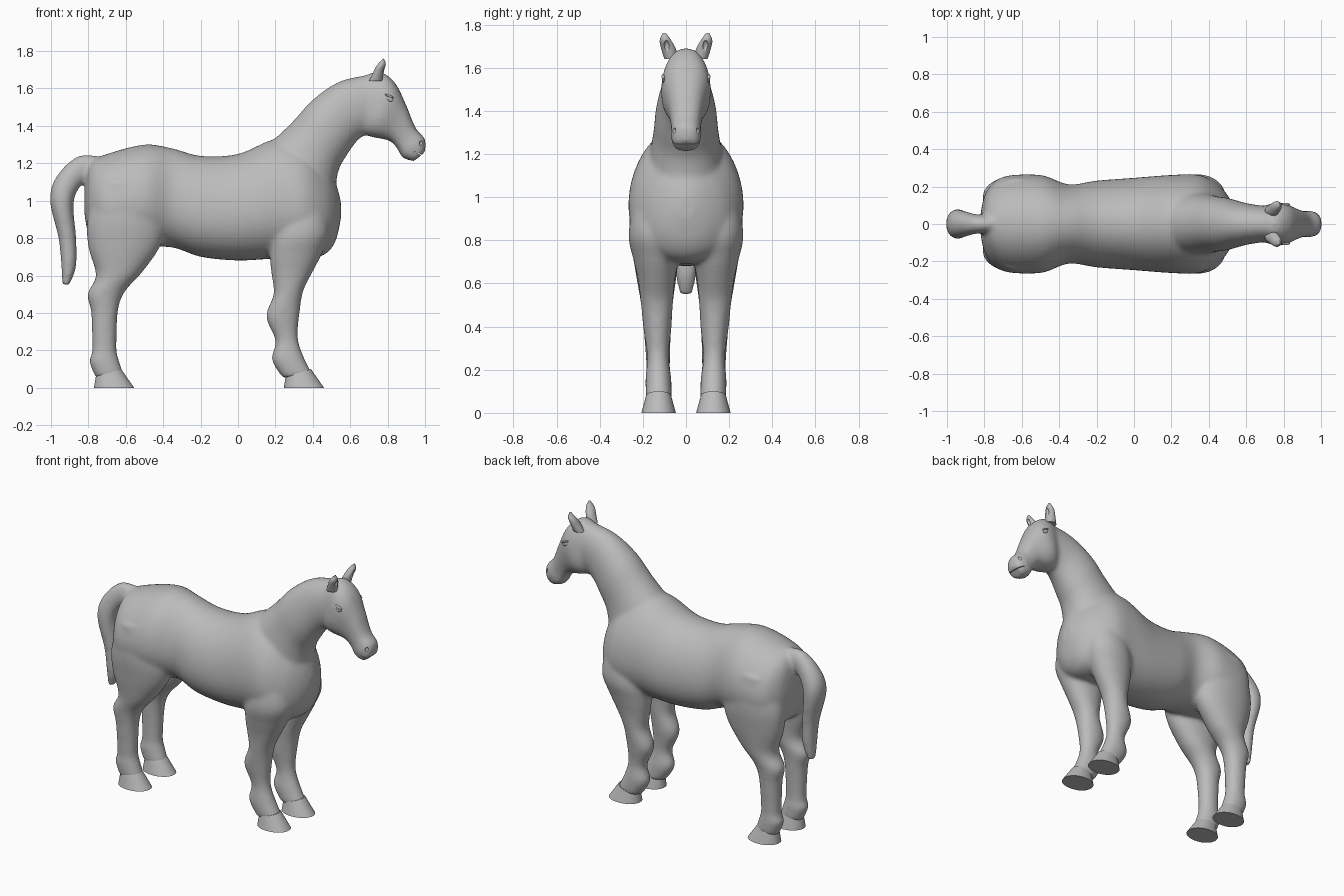
import bpy, bmesh, math
from mathutils import Vector, Matrix

old = bpy.data.objects.get("Cube")
if old:
    bpy.data.objects.remove(old, do_unlink=True)

GREY = (.5, .5, .5, 1)
grey = bpy.data.materials.new("plain_grey")
grey.use_nodes = True
grey.diffuse_color = GREY
grey.node_tree.nodes["Principled BSDF"].inputs["Base Color"].default_value = GREY


def spline(stations, steps):
    """Catmull-Rom interpolation through the stations."""
    last = len(stations) - 1
    result = []
    for i in range(last):
        before, start = stations[max(i - 1, 0)], stations[i]
        end, after = stations[i + 1], stations[min(i + 2, last)]
        for s in range(steps):
            t = s / steps
            result.append([q + t / 2 * (r - p + t * (2 * p - 5 * q + 4 * r - u
                           + t * (3 * (q - r) + u - p)))
                           for p, q, r, u in zip(before, start, end, after)])
    result.append(stations[last])
    return result


def loft(bm, stations, side=1, steps=6, power=2.1, taper=0, segments=40):
    """Closed tube; each station is two opposite edge points, half width and y."""
    rings = []
    for first_x, first_z, second_x, second_z, width, y in spline(stations, steps):
        first = Vector((first_x, side * y, first_z))
        second = Vector((second_x, side * y, second_z))
        middle, reach = (first + second) / 2, (first - second) / 2
        ring = []
        for k in range(segments):
            angle = math.tau * k / segments
            along, across = (math.copysign(abs(f) ** (2 / power), f)
                             for f in (math.cos(angle), math.sin(angle)))
            offset = Vector((0, side * across * width * (1 - taper * along), 0))
            ring.append(bm.verts.new(middle + along * reach + offset))
        rings.append(ring)
    for lower, upper in zip(rings, rings[1:]):
        for k in range(segments):
            n = (k + 1) % segments
            bm.faces.new((lower[k], lower[n], upper[n], upper[k]))
    bm.faces.new(rings[0])
    bm.faces.new(rings[-1])


def ellipsoid(bm, centre, size, tilt):
    matrix = (Matrix.Translation(centre) @ Matrix.Rotation(tilt, 4, "Y")
              @ Matrix.Diagonal((*size, 1)))
    bmesh.ops.create_uvsphere(bm, u_segments=24, v_segments=12, radius=1, matrix=matrix)


def make_object(name, bm):
    bmesh.ops.recalc_face_normals(bm, faces=bm.faces[:])
    mesh = bpy.data.meshes.new(name)
    bm.to_mesh(mesh)
    bm.free()
    mesh.materials.append(grey)
    obj = bpy.data.objects.new(name, mesh)
    bpy.context.scene.collection.objects.link(obj)
    return obj


def finish(obj, angle=60):
    """Bake the modifiers and shade smooth with sharp edges kept."""
    bpy.context.view_layer.update()
    graph = bpy.context.evaluated_depsgraph_get()
    obj.data = bpy.data.meshes.new_from_object(obj.evaluated_get(graph))
    obj.modifiers.clear()
    obj.data.shade_smooth()
    obj.data.set_sharp_from_angle(angle=math.radians(angle))


def carve(obj, bm):
    cutter = make_object("carving_helper", bm)
    cutter.hide_render = True
    cut = obj.modifiers.new("carve", "BOOLEAN")
    cut.operation = "DIFFERENCE"
    cut.solver = "EXACT"
    cut.object = cutter
    finish(obj)
    bpy.data.objects.remove(cutter, do_unlink=True)


def upright(sections):
    """Sections given as x, top, bottom and half width, centred on the spine."""
    return [(x, top, x, bottom, width, 0) for x, top, bottom, width in sections]


def centred(sections):
    """Slanted sections on the spine."""
    return [(*section, 0) for section in sections]


def leg(sections):
    """Level sections given as height, back, front and half width; legs lean outward."""
    return [(back, z, front, z + .02, width, .125 + z / 50)
            for z, back, front, width in sections]


trunk = upright([
    (-.82, 1.06, .92, .06), (-.79, 1.2, .8, .17), (-.7, 1.25, .75, .25),
    (-.5, 1.3, .75, .26), (-.35, 1.28, .75, .21), (-.2, 1.24, .7, .23),
    (0, 1.25, .68, .245), (.2, 1.33, .69, .26), (.35, 1.3, .69, .26),
    (.46, 1.2, .71, .2), (.52, 1.1, .78, .12), (.55, 1, .9, .04)])
neck = centred([
    (.05, 1.2, .5, .85, .2), (.27, 1.4, .53, 1.13, .155), (.4, 1.54, .58, 1.24, .14),
    (.55, 1.64, .66, 1.34, .11), (.74, 1.68, .76, 1.37, .09)])
head = centred([
    (.68, 1.67, .66, 1.42, .07), (.76, 1.69, .67, 1.36, .1), (.84, 1.63, .72, 1.34, .115),
    (.9, 1.51, .81, 1.32, .085), (.95, 1.39, .85, 1.28, .07), (1, 1.33, .88, 1.23, .07),
    (1, 1.26, .94, 1.21, .055)])
tail = centred([
    (-.7, 1.23, -.7, 1.1, .04), (-.85, 1.24, -.81, 1.1, .05), (-.97, 1.13, -.86, 1.05, .07),
    (-1.005, 1, -.88, .97, .08), (-.96, .8, -.865, .8, .06), (-.945, .65, -.865, .65, .05),
    (-.94, .55, -.9, .55, .03)])
hind_leg = leg([
    (1.1, -.74, -.5, .1), (.9, -.805, -.4, .12), (.75, -.8, -.41, .11),
    (.6, -.76, -.51, .09), (.5, -.805, -.6, .075), (.4, -.785, -.64, .065),
    (.2, -.78, -.65, .055), (.14, -.795, -.64, .06), (.05, -.76, -.61, .06)])
front_leg = leg([
    (1, .25, .45, .09), (.82, .18, .49, .125), (.7, .17, .45, .105),
    (.6, .18, .4, .085), (.5, .19, .35, .075), (.38, .15, .33, .065),
    (.25, .2, .32, .05), (.15, .18, .35, .06), (.05, .24, .4, .06)])
ear = [
    (.7, 1.64, .77, 1.64, .03, .07), (.72, 1.68, .78, 1.69, .034, .08),
    (.74, 1.72, .79, 1.73, .027, .095), (.77, 1.755, .78, 1.76, .01, .1)]
heels = {"front": .245, "hind": -.77}

# Body, neck, head, tail and legs fused into one smooth skin
bm = bmesh.new()
loft(bm, trunk, taper=.12)
for shape in (neck, tail):
    loft(bm, shape)
loft(bm, head, power=2.4)
for side in (1, -1):
    loft(bm, hind_leg, side)
    loft(bm, front_leg, side)
body = make_object("body", bm)
fuse = body.modifiers.new("fuse", "REMESH")
fuse.mode = "VOXEL"
fuse.voxel_size = .01
blend = body.modifiers.new("blend", "SMOOTH")
blend.iterations = 20
finish(body, 180)

# Nostrils and mouth line
bm = bmesh.new()
for side in (1, -1):
    ellipsoid(bm, (.98, side * .06, 1.31), (.01, .015, .015), .4)
ellipsoid(bm, (.97, 0, 1.25), (.045, .1, .002), .4)
carve(body, bm)

for side, label in ((1, "left"), (-1, "right")):
    # Hooves with flat soles
    for place, heel in heels.items():
        bm = bmesh.new()
        loft(bm, [(heel + .01, .06, heel + .145, .1, .058, .127),
                  (heel, 0, heel + .215, 0, .08, .127)], side, steps=1)
        finish(make_object(f"{place}_{label}_hoof", bm), 40)

    # Ear with a hollow facing forward
    bm = bmesh.new()
    loft(bm, ear, side, power=2)
    ear_object = make_object(f"{label}_ear", bm)
    bm = bmesh.new()
    ellipsoid(bm, (.79, side * .09, 1.7), (.018, .014, .028), .2)
    carve(ear_object, bm)

    # Eye and its lid, seated on the head surface
    spot = body.ray_cast(Vector((.81, side, 1.545)), Vector((0, -side, 0)))[1]
    for part, lift, size in (("eye", 0, (.02, .007, .014)),
                             ("eyelid", .014, (.026, .008, .006))):
        bm = bmesh.new()
        ellipsoid(bm, spot + Vector((0, 0, lift)), size, .4)
        finish(make_object(f"{label}_{part}", bm))
